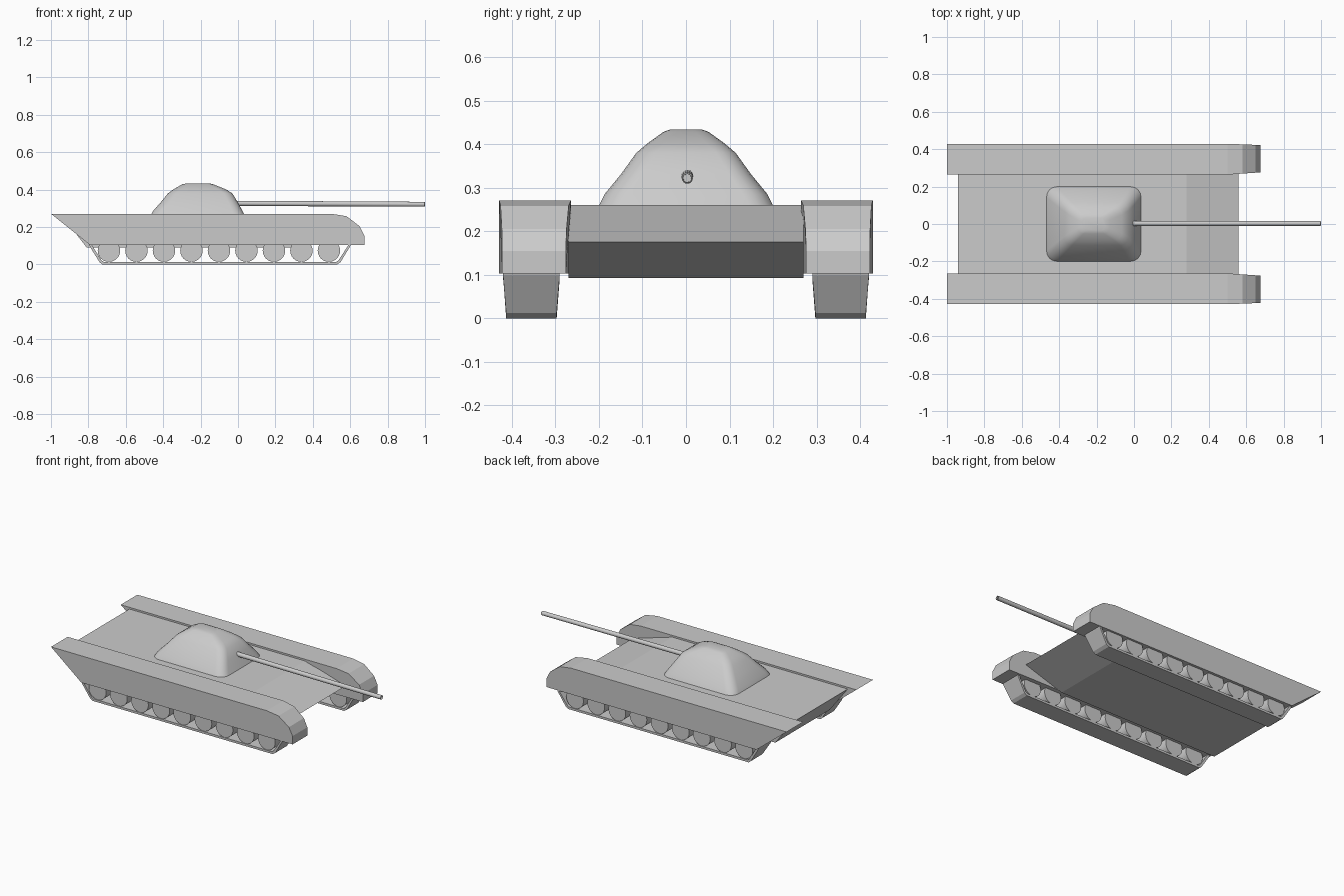
import bpy, bmesh, math
from mathutils import Vector

if "Cube" in bpy.data.objects:
    bpy.data.objects.remove(bpy.data.objects["Cube"])


def make_object(name, bm, smooth=None):
    bmesh.ops.recalc_face_normals(bm, faces=bm.faces)
    mesh = bpy.data.meshes.new(name)
    bm.to_mesh(mesh)
    bm.free()
    obj = bpy.data.objects.new(name, mesh)
    bpy.context.collection.objects.link(obj)
    if smooth:
        bpy.ops.object.select_all(action='DESELECT')
        obj.select_set(True)
        bpy.context.view_layer.objects.active = obj
        bpy.ops.object.shade_smooth_by_angle(angle=math.radians(smooth))
    return obj


def extrude_profile(name, profile, y0, y1):
    """Solid from an XZ outline between two y values."""
    bm = bmesh.new()
    a = [bm.verts.new((x, y0, z)) for x, z in profile]
    b = [bm.verts.new((x, y1, z)) for x, z in profile]
    bm.faces.new(a)
    bm.faces.new(b[::-1])
    for i in range(len(a)):
        j = (i + 1) % len(a)
        bm.faces.new((a[i], a[j], b[j], b[i]))
    return make_object(name, bm)


def loft(name, rings, smooth):
    """Skin a list of closed rings and cap both ends."""
    bm = bmesh.new()
    vr = [[bm.verts.new(p) for p in ring] for ring in rings]
    for a, b in zip(vr, vr[1:]):
        for i in range(len(a)):
            j = (i + 1) % len(a)
            bm.faces.new((a[i], a[j], b[j], b[i]))
    bm.faces.new(vr[0][::-1])
    bm.faces.new(vr[-1])
    return make_object(name, bm, smooth)


def rounded_rect(x0, x1, hy, r, z, seg=4):
    pts = []
    corners = [(x1 - r, hy - r), (x0 + r, hy - r), (x0 + r, -hy + r), (x1 - r, -hy + r)]
    for k, (cx, cy) in enumerate(corners):
        for s in range(seg + 1):
            t = math.pi / 2 * (k + s / seg)
            pts.append((cx + r * math.cos(t), cy + r * math.sin(t), z))
    return pts


def circle_x(x, y, z, r, n=16):
    return [(x, y + r * math.cos(2 * math.pi * i / n), z + r * math.sin(2 * math.pi * i / n))
            for i in range(n)]


# Hull with sloped nose and tail plates
extrude_profile("hull", [(-0.94, 0.26), (0.28, 0.26), (0.56, 0.175), (0.30, 0.092), (-0.81, 0.092)],
                -0.27, 0.27)

# Turret dome
loft("turret", [
    rounded_rect(-0.47, 0.04, 0.202, 0.055, 0.255),
    rounded_rect(-0.455, 0.025, 0.187, 0.055, 0.285),
    rounded_rect(-0.415, 0.0, 0.15, 0.05, 0.33),
    rounded_rect(-0.375, -0.03, 0.114, 0.045, 0.38),
    rounded_rect(-0.345, -0.065, 0.088, 0.04, 0.402),
    rounded_rect(-0.30, -0.13, 0.052, 0.03, 0.428),
    rounded_rect(-0.275, -0.155, 0.035, 0.025, 0.434),
], 40)

# Gun barrel with a hollow muzzle
loft("gun_barrel", [
    circle_x(-0.04, 0.003, 0.327, 0.014),
    circle_x(0.997, 0.003, 0.322, 0.013),
    circle_x(1.0, 0.003, 0.322, 0.010),
    circle_x(0.92, 0.003, 0.322, 0.009),
], 40)

fender_outline = [(-1.0, 0.271), (0.50, 0.271), (0.58, 0.258), (0.65, 0.205),
                  (0.675, 0.155), (0.675, 0.103), (-0.79, 0.103)]
track_outline = [(-0.80, 0.115), (-0.79, 0.092), (-0.74, 0.012), (-0.725, 0.0), (0.53, 0.0),
                 (0.548, 0.012), (0.60, 0.098), (0.605, 0.115), (0.59, 0.115), (0.588, 0.10),
                 (0.537, 0.022), (0.525, 0.014), (-0.718, 0.014), (-0.73, 0.022),
                 (-0.776, 0.096), (-0.785, 0.115)]

for side, s in (("left", 1), ("right", -1)):
    # Side fender, nose slightly narrowed
    fender = extrude_profile(side + "_fender", fender_outline, s * 0.264, s * 0.429)
    for v in fender.data.vertices:
        if v.co.x > 0.55:
            f = (v.co.x - 0.50) / 0.175
            v.co.y += s * (0.012 if abs(v.co.y) < 0.35 else -0.007) * f

    # Track band, wider where it meets the fender
    track = extrude_profile(side + "_track", track_outline, s * 0.297, s * 0.413)
    for v in track.data.vertices:
        if v.co.z > 0.08:
            v.co.y += s * (-0.007 if abs(v.co.y) < 0.35 else 0.007)

    # Road wheels
    for i in range(9):
        x, z, r, n = -0.69 + i * 0.147, 0.074, 0.06, 24
        rings = [[(x + rr * math.cos(2 * math.pi * k / n), s * y, z + rr * math.sin(2 * math.pi * k / n))
                  for k in range(n)] for y, rr in ((0.30, r), (0.41, r))]
        loft(f"{side}_wheel_{i + 1}", rings, 40)
